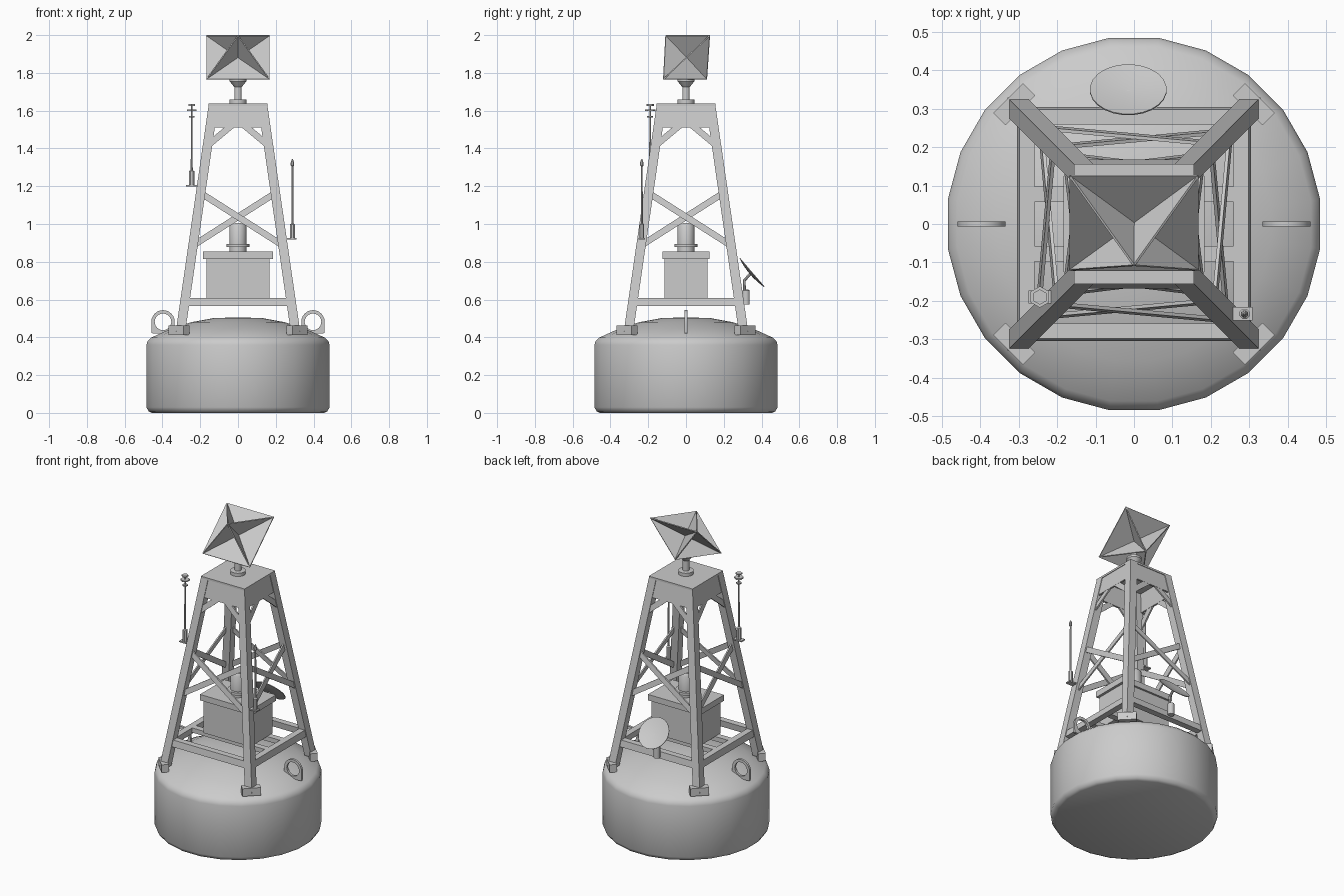
import bpy, bmesh, math
from mathutils import Vector, Matrix

old = bpy.data.objects.get("Cube")
if old:
    bpy.data.objects.remove(old)

GREY = (0.6, 0.6, 0.6, 1)
grey = bpy.data.materials.new("plain_grey")
grey.use_nodes = True
grey.diffuse_color = GREY
grey.node_tree.nodes["Principled BSDF"].inputs["Base Color"].default_value = GREY


def finish(name, bm, smooth=None):
    bmesh.ops.recalc_face_normals(bm, faces=bm.faces)
    mesh = bpy.data.meshes.new(name)
    bm.to_mesh(mesh)
    bm.free()
    mesh.materials.append(grey)
    ob = bpy.data.objects.new(name, mesh)
    bpy.context.collection.objects.link(ob)
    if smooth:
        bpy.ops.object.select_all(action='DESELECT')
        ob.select_set(True)
        bpy.context.view_layer.objects.active = ob
        bpy.ops.object.shade_smooth_by_angle(angle=math.radians(smooth))
    return ob


def box(name, centre, size, turn=0):
    bm = bmesh.new()
    m = Matrix.Translation(centre) @ Matrix.Rotation(turn, 4, 'Z') @ Matrix.Diagonal((*size, 1))
    bmesh.ops.create_cube(bm, size=1, matrix=m)
    return finish(name, bm)


def lathe(name, profile, at=(0, 0, 0), sides=16, axis=(0, 0, 1), smooth=35):
    """Turn (radius, height) pairs about an axis and cap both ends."""
    bm = bmesh.new()
    rings = []
    for r, z in profile:
        ring = []
        for i in range(sides):
            a = 2 * math.pi * (i + 0.5) / sides
            ring.append(bm.verts.new((r * math.cos(a), r * math.sin(a), z)))
        rings.append(ring)
    for low, high in zip(rings, rings[1:]):
        for i in range(sides):
            j = (i + 1) % sides
            bm.faces.new((low[i], low[j], high[j], high[i]))
    bm.faces.new(rings[0][::-1])
    bm.faces.new(rings[-1])
    turn = Vector((0, 0, 1)).rotation_difference(Vector(axis)).to_matrix().to_4x4()
    bm.transform(Matrix.Translation(at) @ turn)
    return finish(name, bm, smooth)


def rod(name, p, q, r, sides=8):
    d = Vector(q) - Vector(p)
    return lathe(name, [(r, 0), (r, d.length)], p, sides, d)


def reach(z):
    """Half width of the tapering tower at a height."""
    return 0.325 - (z - 0.46) * 0.145


def extrude_outline(bm, front, back):
    a = [bm.verts.new(p) for p in front]
    b = [bm.verts.new(p) for p in back]
    bm.faces.new(a)
    bm.faces.new(b[::-1])
    for i in range(len(a)):
        j = (i + 1) % len(a)
        bm.faces.new((a[j], a[i], b[i], b[j]))


def tower_sides(name, outlines, inset, depth):
    """Plates lying in the sloping tower face, repeated on all four sides."""
    for side in range(4):
        bm = bmesh.new()
        for pts in outlines:
            extrude_outline(bm, [(x, inset - reach(z), z) for x, z in pts],
                            [(x, inset + depth - reach(z), z) for x, z in pts])
        bm.transform(Matrix.Rotation(side * math.pi / 2, 4, 'Z'))
        finish(f"{name}_{side + 1}", bm)


def strip(p, q, width):
    p, q = Vector(p), Vector(q)
    n = (q - p).orthogonal().normalized() * width / 2
    return [p + n, q + n, q - n, p - n]


def flip(pts):
    return [(-x, z) for x, z in pts]


# Float hull
lathe("float_hull", [(0.46, 0), (0.477, 0.008), (0.489, 0.03), (0.489, 0.36), (0.483, 0.38),
                     (0.465, 0.398), (0.36, 0.445), (0.25, 0.48), (0.13, 0.502), (0.02, 0.505)],
      sides=24, smooth=40)

# Legs and their foot blocks
for sx in (-1, 1):
    for sy in (-1, 1):
        bm = bmesh.new()
        ends = []
        for z in (0.43, 1.628):
            o, i = reach(z), reach(z) - 0.05
            ends.append([(sx * x, sy * y, z) for x, y in ((o, o), (i, o), (i, i), (o, i))])
        extrude_outline(bm, *ends)
        finish("tower_leg", bm)
        box("foot_block", (sx * 0.312, sy * 0.312, 0.438), (0.045, 0.11, 0.05),
            math.atan2(sy, sx))

# Bracing on the four tower sides
e = reach(0.585) - 0.03
tower_sides("lower_rail", [[(-e, 0.565), (e, 0.565), (e, 0.607), (-e, 0.607)]], 0.005, 0.04)
cross = strip((-0.2, 1.165), (0.24, 0.885), 0.034)
tower_sides("cross_brace", [cross], 0.008, 0.009)
tower_sides("cross_brace_back", [flip(cross)], 0.017, 0.009)
tower_sides("top_panel", [[(-0.165, 1.512), (0.165, 1.512), (0.152, 1.628), (-0.152, 1.628)]],
            0.004, 0.012)
knee = strip((-0.165, 1.412), (-0.03, 1.525), 0.034)
tower_sides("knee_brace", [knee, flip(knee)], 0.005, 0.01)

# Platform plate and mast
box("top_plate", (0, 0, 1.631), (0.312, 0.312, 0.012))
lathe("mast", [(0.045, 1.637), (0.045, 1.658), (0.02, 1.66), (0.02, 1.725),
               (0.045, 1.755), (0.045, 1.768), (0.02, 1.78), (0.015, 1.86)])

# Radar reflector: a tilted square plate crossed by two diagonal fins
c = [Vector(p) for p in ((-0.168, 0.126, 0.116), (0.168, 0.126, 0.116),
                         (0.168, -0.12, -0.116), (-0.168, -0.12, -0.116))]
tip, tail = Vector((0, -0.108, 0.116)), Vector((0, 0.11, -0.116))
for name, quad in (("reflector_plate", c), ("reflector_fin_a", (c[0], tip, c[2], tail)),
                   ("reflector_fin_b", (c[1], tip, c[3], tail))):
    bm = bmesh.new()
    n = (quad[1] - quad[0]).cross(quad[2] - quad[0]).normalized() * 0.003
    lift = Vector((0, 0, 1.882))
    extrude_outline(bm, [p + lift + n for p in quad], [p + lift - n for p in quad])
    finish(name, bm)

# Equipment box on two bearers, with a central column
for y in (-0.077, 0.077):
    box("box_bearer", (0, y, 0.592), (0.59, 0.04, 0.03))
box("equipment_box", (0, 0, 0.715), (0.335, 0.225, 0.22))
box("box_lid", (0, 0, 0.835), (0.368, 0.25, 0.038))
lathe("column", [(0.045, 0.85), (0.045, 0.877), (0.062, 0.877), (0.062, 0.893),
                 (0.045, 0.893), (0.045, 0.99), (0.035, 1.005)])

# Lifting eyes
for sx in (-1, 1):
    bm = bmesh.new()
    n = 24
    loops = []
    for y in (-0.007, 0.007):
        outer, inner = [], []
        for i in range(n):
            a = 2 * math.pi * i / n
            u, w = math.cos(a), math.sin(a)
            r = 0.062 if w > -0.1 else min(0.085, 0.062 / max(abs(u), abs(w)))
            outer.append(bm.verts.new((sx * (0.397 + r * u), y, 0.482 + r * w)))
            inner.append(bm.verts.new((sx * (0.397 + 0.044 * u), y, 0.482 + 0.044 * w)))
        loops.append((outer, inner))
    (o1, i1), (o2, i2) = loops
    for i in range(n):
        j = (i + 1) % n
        for a, b in ((o1, i1), (i1, i2), (i2, o2), (o2, o1)):
            bm.faces.new((a[i], a[j], b[j], b[i]))
    finish("lifting_eye", bm, 35)

# Sensor mast with stacked discs, on the right front leg
x, y = -0.245, -0.19
box("sensor_bracket", (-0.235, y, 1.203), (0.08, 0.035, 0.008))
lathe("sensor_mast", [(0.015, 1.205), (0.015, 1.28), (0.006, 1.285), (0.005, 1.42),
                      (0.004, 1.635)], (x, y, 0), 8)
for z, r in ((1.568, 0.016), (1.603, 0.028), (1.63, 0.02)):
    lathe("sensor_disc", [(r, z - 0.004), (r, z + 0.004)], (x, y, 0), 6)

# Whip antenna on the left front leg
x, y = 0.288, -0.234
box("whip_bracket", (0.276, y, 0.923), (0.066, 0.035, 0.008))
lathe("whip_antenna", [(0.014, 0.925), (0.014, 0.998), (0.006, 1.003), (0.005, 1.305),
                       (0.01, 1.31), (0.01, 1.325), (0.002, 1.345)], (x, y, 0), 8)

# Dish on the rear rail
lathe("dish_base", [(0.02, 0.575), (0.02, 0.648), (0.012, 0.652)], (-0.015, 0.318, 0), 12)
rod("dish_post", (-0.015, 0.31, 0.64), (-0.015, 0.308, 0.705), 0.008)
rod("dish_arm", (-0.015, 0.307, 0.7), (-0.015, 0.343, 0.738), 0.008)
lathe("dish", [(0.02, -0.012), (0.06, -0.008), (0.1, 0), (0.1, 0.004), (0.06, -0.003),
               (0.01, -0.006)], (-0.015, 0.348, 0.742), 24, (0, 0.76, 0.65))
